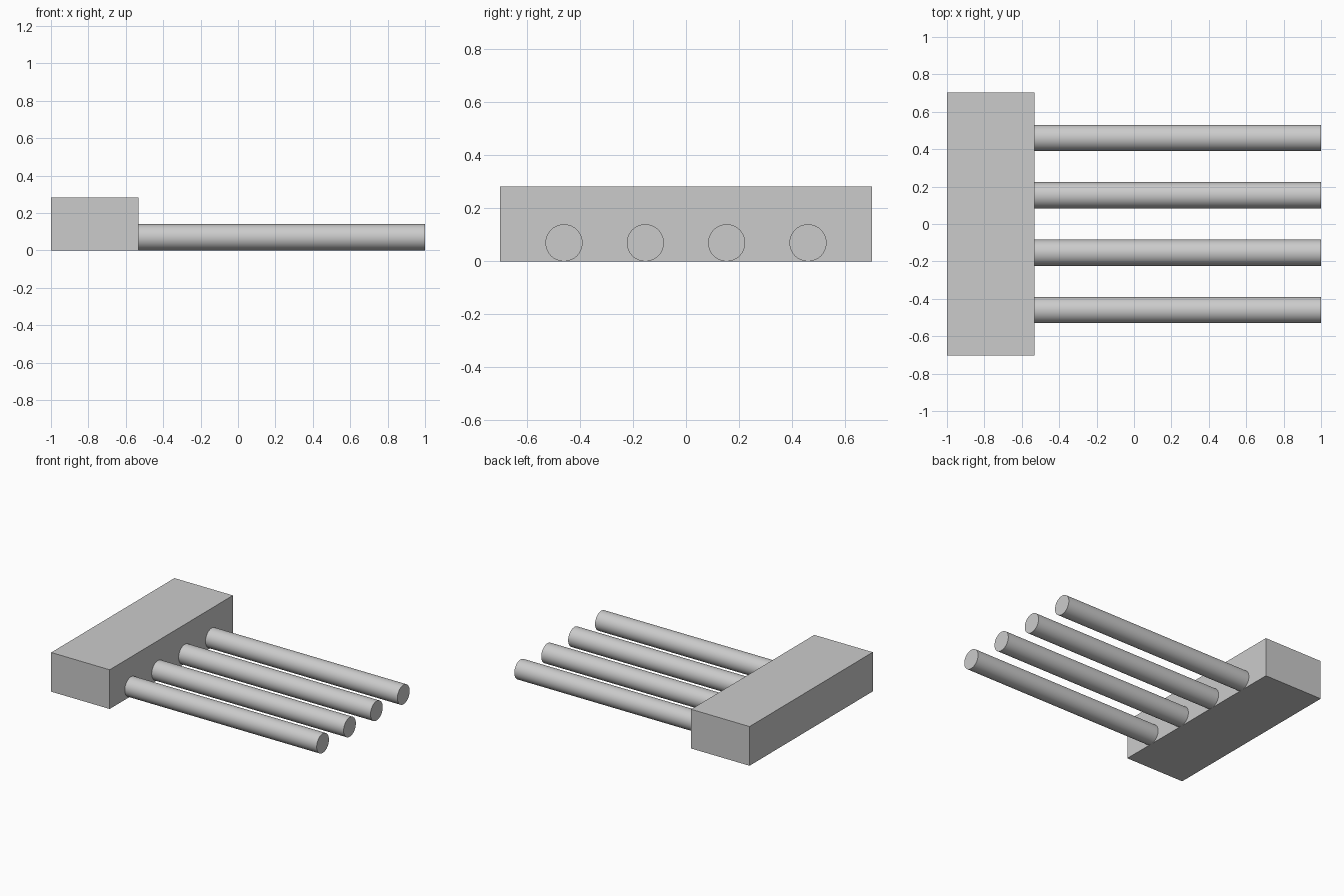
import bpy
import math

if "Cube" in bpy.data.objects:
    bpy.data.objects.remove(bpy.data.objects["Cube"], do_unlink=True)

# One plain grey for the whole model
grey = bpy.data.materials.new("plain_grey")
grey.use_nodes = True
colour = (0.6, 0.6, 0.6, 1)
grey.diffuse_color = colour
grey.node_tree.nodes["Principled BSDF"].inputs["Base Color"].default_value = colour

BACK, JOINT, TIP = -1.0, -0.533, 1.0
WIDTH, HEIGHT = 1.406, 0.283
RADIUS, SPACING, COUNT = 0.07, 0.307, 4

# Rectangular block
bpy.ops.mesh.primitive_cube_add(size=1, location=((BACK + JOINT) / 2, 0, HEIGHT / 2))
block = bpy.context.object
block.name = "block"
block.scale = (JOINT - BACK, WIDTH, HEIGHT)
bpy.ops.object.transform_apply(location=False, rotation=False, scale=True)
block.data.materials.append(grey)

# Row of round rods reaching out from the block
for i in range(COUNT):
    y = (i - (COUNT - 1) / 2) * SPACING
    bpy.ops.mesh.primitive_cylinder_add(
        vertices=64, radius=RADIUS, depth=TIP - JOINT,
        location=((JOINT + TIP) / 2, y, RADIUS), rotation=(0, math.pi / 2, 0))
    rod = bpy.context.object
    rod.name = f"rod_{i + 1}"
    rod.data.materials.append(grey)
    bpy.ops.object.shade_smooth_by_angle(angle=math.radians(30))
